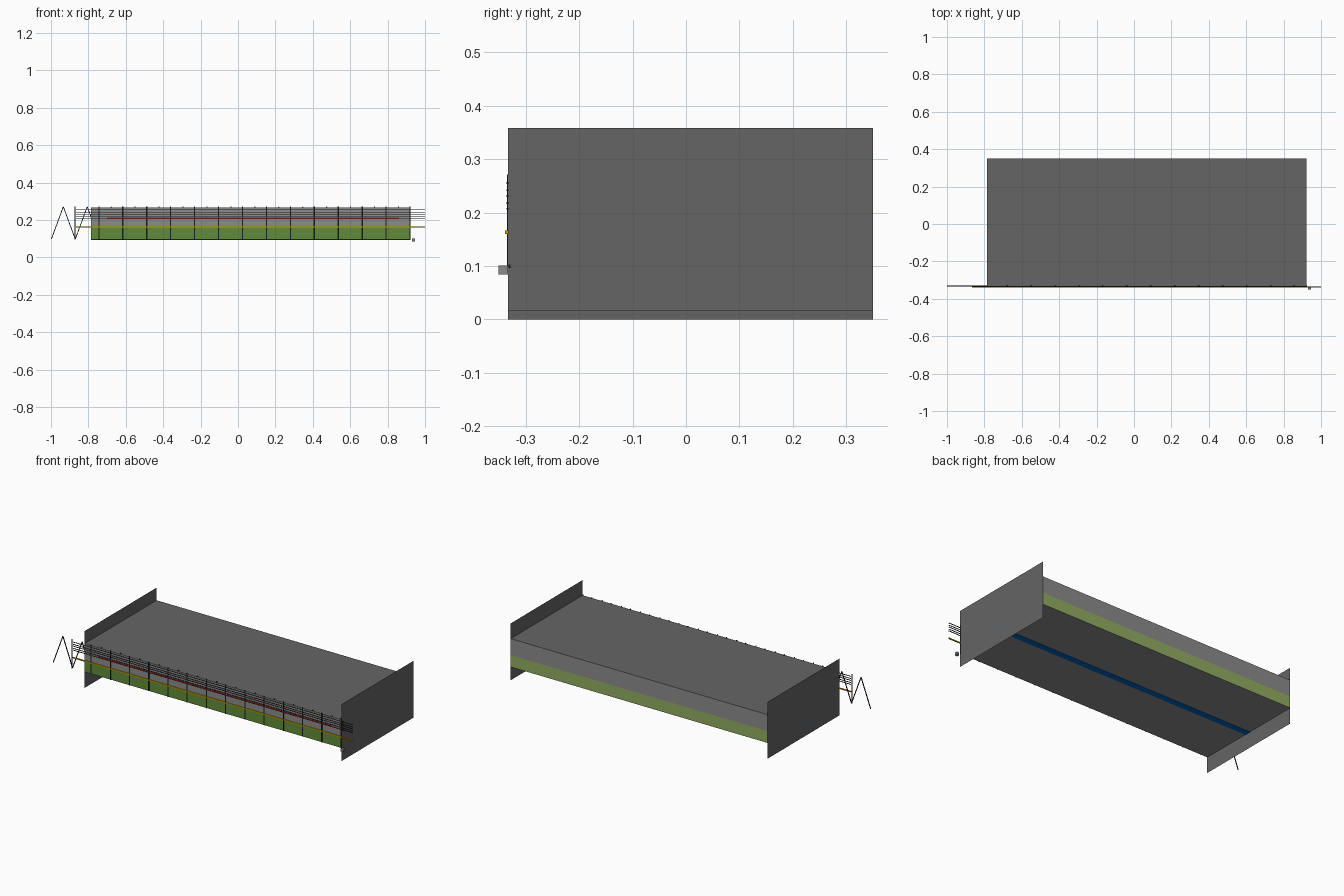
import bpy, bmesh
from mathutils import Vector, Matrix

if "Cube" in bpy.data.objects:
    bpy.data.objects.remove(bpy.data.objects["Cube"])


def mat(name, r, g, b):
    m = bpy.data.materials.new(name)
    m.diffuse_color = (r, g, b, 1)
    m.use_nodes = True
    m.node_tree.nodes["Principled BSDF"].inputs["Base Color"].default_value = m.diffuse_color
    return m


DARK = mat("dark_grey", 0.13, 0.13, 0.13)
GREY = mat("mid_grey", 0.26, 0.26, 0.26)
GREEN = mat("grass_green", 0.12, 0.26, 0.04)
OLIVE = mat("pale_green", 0.28, 0.41, 0.12)
BLUE = mat("blue", 0.0, 0.12, 0.50)
BLACK = mat("black", 0.01, 0.01, 0.01)
RED = mat("red", 0.40, 0.01, 0.005)
YELLOW = mat("yellow", 0.60, 0.37, 0.0)

X0, X1, Y0, Y1 = -0.787, 0.922, -0.334, 0.35
ZB, ZM, ZT = 0.096, 0.167, 0.266


def finish(name, bm, *mats):
    me = bpy.data.meshes.new(name)
    bm.to_mesh(me)
    bm.free()
    for m in mats:
        me.materials.append(m)
    ob = bpy.data.objects.new(name, me)
    bpy.context.collection.objects.link(ob)
    return ob


def add_box(bm, lo, hi):
    lo, hi = Vector(lo), Vector(hi)
    bmesh.ops.create_cube(bm, size=1, matrix=Matrix.Translation((lo + hi) / 2)
                          @ Matrix.Diagonal((*(hi - lo), 1)))


def box(name, lo, hi, m):
    bm = bmesh.new()
    add_box(bm, lo, hi)
    return finish(name, bm, m)


def add_bar(bm, a, b, w):
    # square bar between two points
    a, b = Vector(a), Vector(b)
    d = b - a
    bmesh.ops.create_cube(bm, size=1, matrix=Matrix.Translation((a + b) / 2)
                          @ d.to_track_quat('Z', 'Y').to_matrix().to_4x4()
                          @ Matrix.Diagonal((w, w, d.length, 1)))


# main body, cut at mid height so the lower band can be green
bm = bmesh.new()
add_box(bm, (X0, Y0, ZB), (X1, Y1, ZT))
bmesh.ops.bisect_plane(bm, geom=bm.verts[:] + bm.edges[:] + bm.faces[:],
                       plane_co=(0, 0, ZM), plane_no=(0, 0, 1))
bm.normal_update()
ends = [f for f in bm.faces if abs(f.normal.x) > 0.5]
bmesh.ops.delete(bm, geom=ends, context='FACES_ONLY')
for f in bm.faces:
    low = f.calc_center_median().z < ZM
    if f.normal.z > 0.5:
        f.material_index = 0
    elif f.normal.z < -0.5 or not low:
        f.material_index = 1
    else:
        f.material_index = 2 if f.normal.y < 0 else 3
finish("body", bm, DARK, GREY, GREEN, OLIVE)

# thin end walls, the left one set slightly lower
for name, x, z0, z1, s in (("left_end_wall", X0, 0.0, 0.342, -1),
                           ("right_end_wall", X1, 0.016, 0.358, 1)):
    bm = bmesh.new()
    vs = [bm.verts.new((x, y, z)) for y, z in
          ((Y0, z0), (Y1, z0), (Y1, z1), (Y0, z1))]
    bm.faces.new(vs if s > 0 else vs[::-1])
    finish(name, bm, DARK)

# blue stripe under the floor
box("floor_stripe", (X0, -0.019, ZB - 0.002), (X1, 0.019, ZB + 0.001), BLUE)

# fence posts
PITCH = 0.128
bm = bmesh.new()
for i in range(15):
    x = -0.872 + PITCH * i
    add_box(bm, (x - 0.003, -0.3352, 0.095), (x + 0.003, -0.3335, 0.271))
finish("fence_posts", bm, BLACK)

# fence wires
bm = bmesh.new()
for z in (0.207, 0.218, 0.231, 0.242, 0.2555):
    add_bar(bm, (-0.865, -0.3345, z), (1.0, -0.3345, z), 0.0032)
finish("fence_wires", bm, BLACK)

# yellow rail and red stripe
bm = bmesh.new()
add_bar(bm, (-0.865, -0.336, 0.163), (1.0, -0.336, 0.163), 0.006)
finish("yellow_rail", bm, YELLOW)
box("red_stripe", (-0.70, -0.3355, 0.2085), (0.86, Y0, 0.2135), RED)

# zigzag bracing running behind the front face
bm = bmesh.new()
pts = [(-0.998 + PITCH / 2 * i, -0.331, 0.271 if i % 2 else 0.097) for i in range(31)]
for a, b in zip(pts, pts[1:]):
    add_bar(bm, a, b, 0.004)
finish("zigzag_bracing", bm, BLACK)

# small block at the right corner
box("corner_block", (0.929, -0.351, 0.084), (0.945, -0.334, 0.101), GREY)
